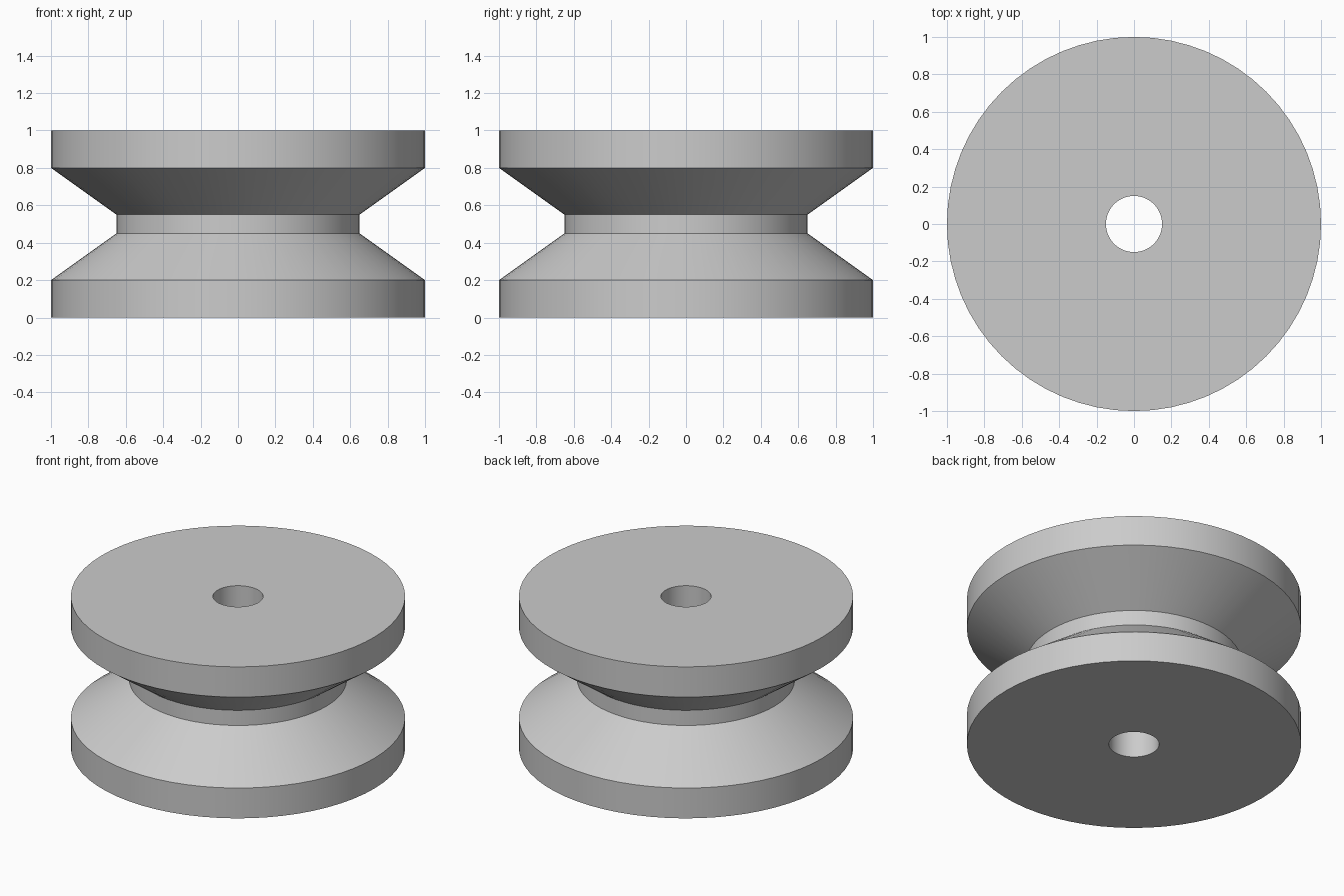
import bpy
import bmesh
from math import cos, sin, tau, radians

cube = bpy.data.objects.get("Cube")
if cube:
    bpy.data.objects.remove(cube, do_unlink=True)

SEGMENTS = 64
RIM, GROOVE, BORE = 1.0, 0.65, 0.15
HEIGHT = 1.0

# Plain grey finish
grey = bpy.data.materials.new("plain_grey")
grey.use_nodes = True
colour = (0.6, 0.6, 0.6, 1)
grey.diffuse_color = colour
grey.node_tree.nodes["Principled BSDF"].inputs["Base Color"].default_value = colour

# Closed half section: lower half mirrored about mid height
lower = [(BORE, 0), (RIM, 0), (RIM, 0.2), (GROOVE, 0.45)]
profile = lower + [(r, HEIGHT - z) for r, z in reversed(lower)]

# Grooved wheel with a through bore, turned around z
bm = bmesh.new()
rings = []
for r, z in profile:
    angles = [tau * i / SEGMENTS for i in range(SEGMENTS)]
    rings.append([bm.verts.new((r * cos(a), r * sin(a), z)) for a in angles])
for k, ring in enumerate(rings):
    above = rings[(k + 1) % len(rings)]
    for i in range(SEGMENTS):
        j = (i + 1) % SEGMENTS
        bm.faces.new((ring[i], ring[j], above[j], above[i]))
bmesh.ops.recalc_face_normals(bm, faces=bm.faces)

mesh = bpy.data.meshes.new("grooved_wheel")
bm.to_mesh(mesh)
bm.free()
mesh.materials.append(grey)
wheel = bpy.data.objects.new("grooved_wheel", mesh)
bpy.context.collection.objects.link(wheel)

# Smooth round walls, crisp rims
bpy.ops.object.select_all(action="DESELECT")
wheel.select_set(True)
bpy.context.view_layer.objects.active = wheel
bpy.ops.object.shade_smooth_by_angle(angle=radians(30))
